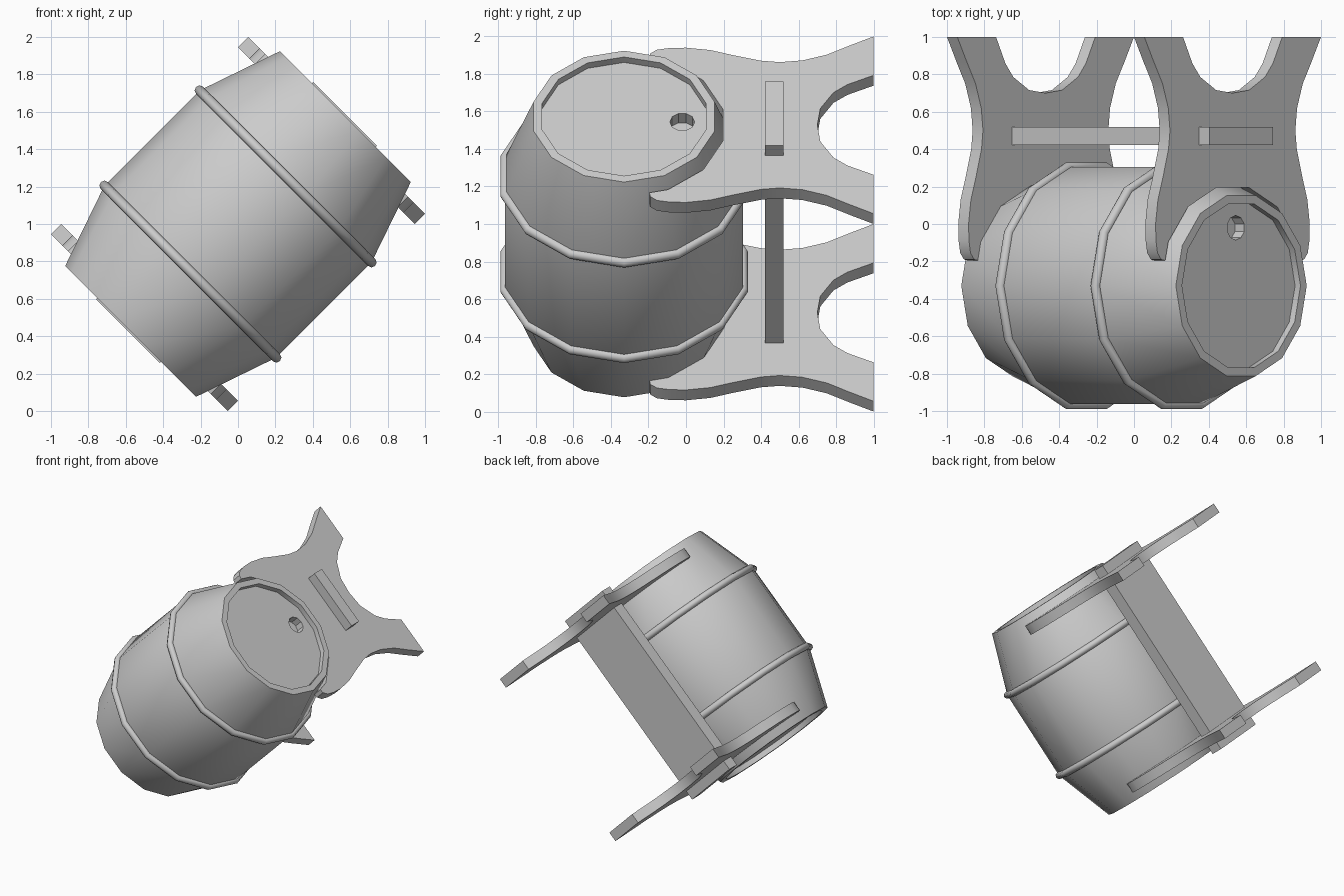
import bpy, bmesh, math
from mathutils import Matrix, Vector

if "Cube" in bpy.data.objects:
    bpy.data.objects.remove(bpy.data.objects["Cube"])

SIDES = 14
CY = -0.33                                   # barrel axis, y position
TILT = Matrix.Translation((0, 0, 1)) @ Matrix.Rotation(math.radians(45), 4, 'Y')


def finish(name, bm, smooth=None):
    """Turn a bmesh into a tilted object; local z is the barrel axis."""
    bmesh.ops.recalc_face_normals(bm, faces=bm.faces)
    me = bpy.data.meshes.new(name)
    bm.to_mesh(me)
    bm.free()
    ob = bpy.data.objects.new(name, me)
    bpy.context.collection.objects.link(ob)
    ob.matrix_world = TILT
    if smooth:
        smooth_by_angle(ob, smooth)
    return ob


def smooth_by_angle(ob, angle):
    bpy.ops.object.select_all(action='DESELECT')
    ob.select_set(True)
    bpy.context.view_layer.objects.active = ob
    bpy.ops.object.shade_smooth_by_angle(angle=math.radians(angle))


def lathe(profile, closed=False):
    """Revolve (radius, z) points around the barrel axis."""
    bm = bmesh.new()
    rings = []
    for r, z in profile:
        rings.append([bm.verts.new((r * math.cos(2 * math.pi * i / SIDES),
                                    CY + r * math.sin(2 * math.pi * i / SIDES), z))
                      for i in range(SIDES)])
    pairs = list(zip(rings, rings[1:]))
    if closed:
        pairs.append((rings[-1], rings[0]))
    else:
        bm.faces.new(rings[0])
        bm.faces.new(rings[-1])
    for a, b in pairs:
        for i in range(SIDES):
            j = (i + 1) % SIDES
            bm.faces.new((a[i], a[j], b[j], b[i]))
    return bm


def box(name, centre, size):
    bm = bmesh.new()
    bmesh.ops.create_cube(bm, size=1, matrix=Matrix.Translation(centre) @ Matrix.Diagonal((*size, 1)))
    return finish(name, bm)


# barrel body with recessed ends
half = [(0.65, 0.36), (0.495, 0.811), (0.448, 0.811), (0.448, 0.77)]
barrel = finish("barrel", lathe([(r, -z) for r, z in reversed(half)] + half))

# bung hole in the upper end
bm = bmesh.new()
bmesh.ops.create_cone(bm, cap_ends=True, segments=10, radius1=0.066, radius2=0.066, depth=0.14,
                      matrix=Matrix.Translation((0, -0.02, 0.77)))
cutter = finish("hole_cutter", bm)
cutter.hide_render = True
mod = barrel.modifiers.new("hole", 'BOOLEAN')
mod.operation = 'DIFFERENCE'
mod.solver = 'EXACT'
mod.object = cutter
bpy.context.view_layer.update()
bpy.context.view_layer.objects.active = barrel
bpy.ops.object.modifier_apply(modifier=mod.name)
bpy.data.objects.remove(cutter)
smooth_by_angle(barrel, 30)

# hoops
for name, z in (("upper_hoop", 0.36), ("lower_hoop", -0.36)):
    ring = [(0.65 + 0.027 * math.cos(k * math.pi / 4), z + 0.027 * math.sin(k * math.pi / 4))
            for k in range(8)]
    finish(name, lathe(ring, closed=True), 50)

# end supports: half outline from the leg arch round to the barrel cradle
outline = [(0, 0.70), (0.125, 0.716), (0.245, 0.786), (0.305, 0.86), (0.375, 1.0),
           (0.668, 1.0), (0.598, 0.87), (0.53, 0.75), (0.487, 0.62), (0.474, 0.5),
           (0.485, 0.4), (0.527, 0.25), (0.565, 0.13), (0.583, 0.0), (0.58, -0.09),
           (0.568, -0.155), (0.54, -0.19), (0.51, -0.195)]
for k in (2.5, 1.5, 0.5):
    a = 2 * math.pi * k / SIDES
    outline.append((0.54 * math.sin(a), CY + 0.54 * math.cos(a)))
outline += [(-x, y) for x, y in reversed(outline[1:])]
for name, z in (("upper_support", 0.668), ("lower_support", -0.746)):
    bm = bmesh.new()
    face = bm.faces.new([bm.verts.new((x, y, z)) for x, y in outline])
    ext = bmesh.ops.extrude_face_region(bm, geom=[face])
    bmesh.ops.translate(bm, vec=Vector((0, 0, 0.078)),
                        verts=[v for v in ext["geom"] if isinstance(v, bmesh.types.BMVert)])
    finish(name, bm, 30)

# stretcher plank with its ends passing through both supports
box("stretcher", (-0.012, 0.47, 0), (0.482, 0.097, 1.644))
